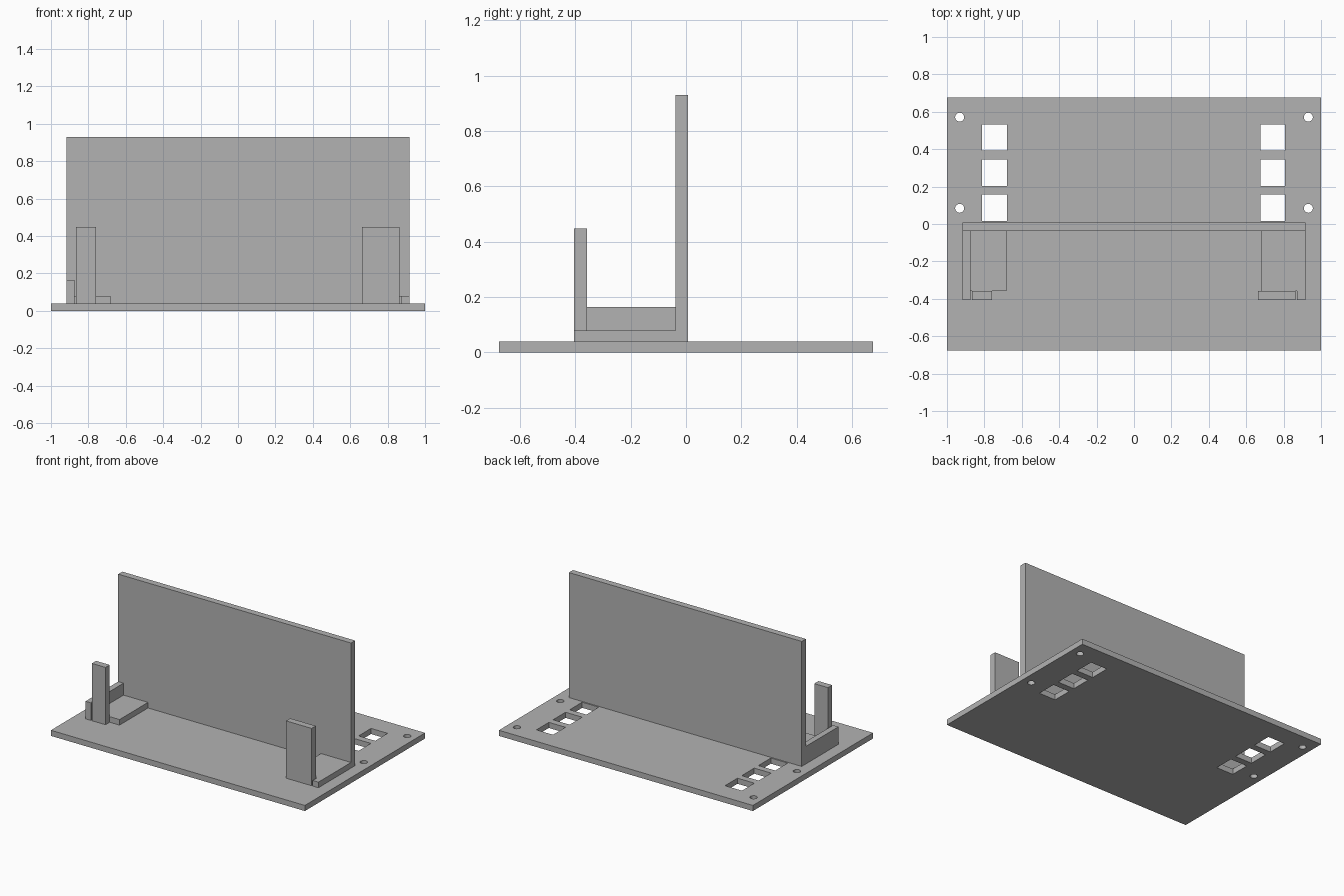
import bpy
import bmesh
from mathutils import Matrix, Vector

if "Cube" in bpy.data.objects:
    bpy.data.objects.remove(bpy.data.objects["Cube"], do_unlink=True)

grey = bpy.data.materials.new("plain_grey")
grey.use_nodes = True
colour = (0.45, 0.45, 0.45, 1)
grey.diffuse_color = colour
grey.node_tree.nodes["Principled BSDF"].inputs["Base Color"].default_value = colour


def add_box(bm, x, y, z):
    size = Vector((x[1] - x[0], y[1] - y[0], z[1] - z[0]))
    centre = Vector((sum(x), sum(y), sum(z))) / 2
    matrix = Matrix.Translation(centre) @ Matrix.Diagonal(size).to_4x4()
    bmesh.ops.create_cube(bm, size=1, matrix=matrix)


def make_object(name, bm):
    mesh = bpy.data.meshes.new(name)
    bm.to_mesh(mesh)
    bm.free()
    mesh.materials.append(grey)
    obj = bpy.data.objects.new(name, mesh)
    bpy.context.collection.objects.link(obj)
    return obj


def box(name, x, y, z):
    bm = bmesh.new()
    add_box(bm, x, y, z)
    return make_object(name, bm)


BASE_TOP = 0.04
SHELF_TOP = 0.08
FRONT, POST_BACK, WALL_FRONT, WALL_BACK = -0.405, -0.358, -0.038, 0.008

# Base plate with square windows and round screw holes
base = box("base_plate", (-1, 1), (-0.676, 0.676), (0, BASE_TOP))
bm = bmesh.new()
for x in ((-0.813, -0.68), (0.675, 0.806)):
    for y in (0.087, 0.274, 0.462):
        add_box(bm, x, (y - 0.07, y + 0.07), (-0.1, 0.1))
for x in (-0.932, 0.932):
    for y in (0.084, 0.571):
        bmesh.ops.create_cone(bm, cap_ends=True, segments=32, radius1=0.024,
                              radius2=0.024, depth=0.2,
                              matrix=Matrix.Translation((x, y, 0)))
cutter = make_object("hole_cutter", bm)
cutter.hide_render = True
cut = base.modifiers.new("holes", 'BOOLEAN')
cut.operation = 'DIFFERENCE'
cut.solver = 'EXACT'
cut.object = cutter
bpy.context.view_layer.objects.active = base
bpy.ops.object.modifier_apply(modifier=cut.name)
bpy.data.objects.remove(cutter, do_unlink=True)

# Upright panel
box("back_panel", (-0.917, 0.917), (WALL_FRONT, WALL_BACK), (BASE_TOP, 0.93))

# Shelves in front of the panel, each with a longer outer strip
box("right_shelf", (-0.875, -0.682), (POST_BACK, WALL_FRONT), (BASE_TOP, SHELF_TOP))
box("right_side_rail", (-0.917, -0.875), (FRONT, WALL_FRONT), (BASE_TOP, 0.165))
box("left_shelf", (0.68, 0.872), (POST_BACK, WALL_FRONT), (BASE_TOP, SHELF_TOP))
box("left_side_strip", (0.872, 0.917), (FRONT, WALL_FRONT), (BASE_TOP, SHELF_TOP))

# Front posts
box("right_post", (-0.867, -0.76), (FRONT, POST_BACK), (BASE_TOP, 0.448))
box("left_post", (0.662, 0.863), (FRONT, POST_BACK), (BASE_TOP, 0.448))
